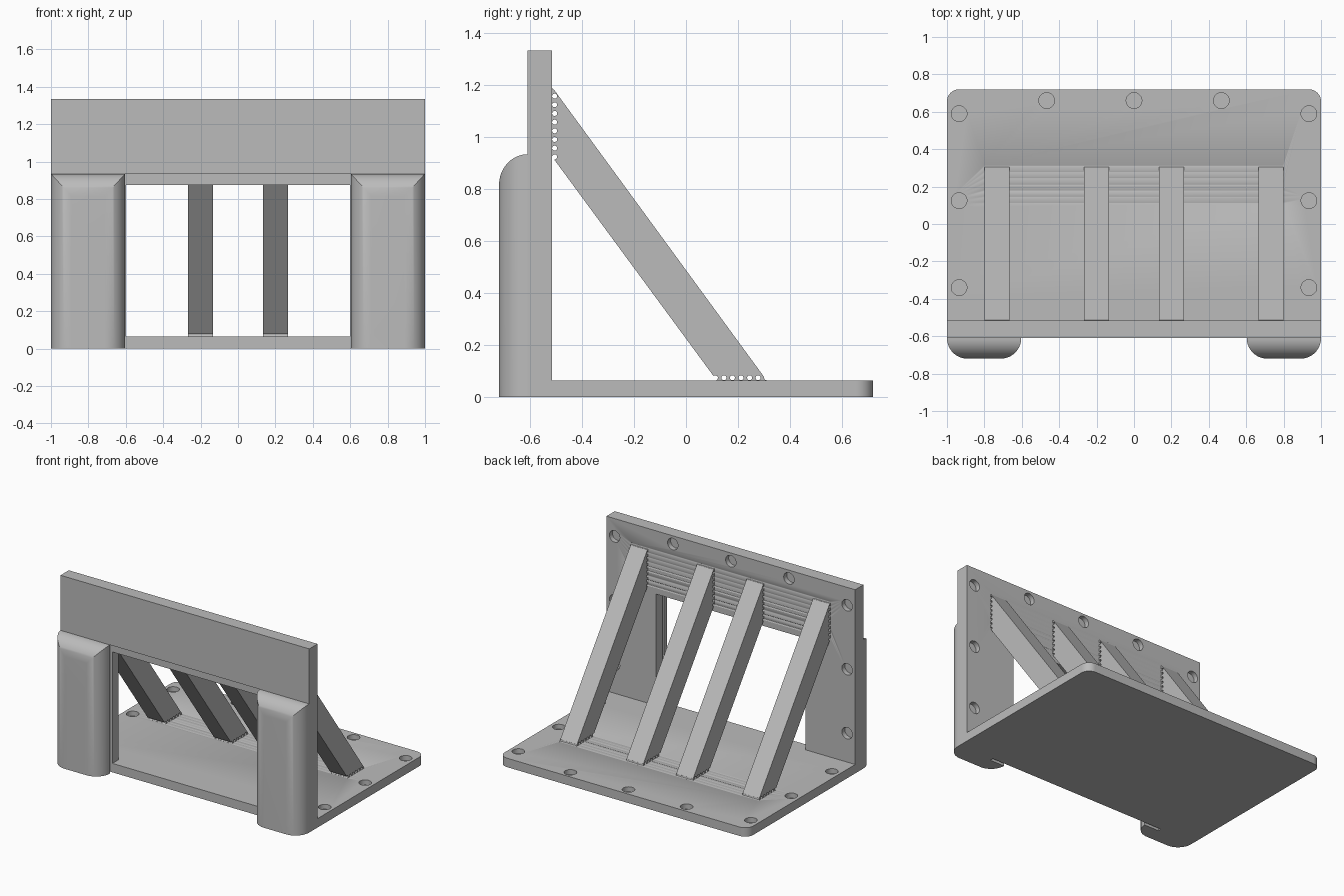
import bpy, bmesh, math
from mathutils import Vector

if "Cube" in bpy.data.objects:
    bpy.data.objects.remove(bpy.data.objects["Cube"])

grey = bpy.data.materials.new("plain grey")
grey.diffuse_color = (0.5, 0.5, 0.5, 1)
grey.use_nodes = True
grey.node_tree.nodes["Principled BSDF"].inputs["Base Color"].default_value = grey.diffuse_color

T = 0.065                      # base thickness
YF, YB = -0.61, -0.515         # upright panel front and back
TOP = 1.335


def prism(name, pts, axis, lo, hi):
    """Extrude a 2D outline along an axis: x takes (y,z), y takes (x,z), z takes (x,y)."""
    place = {"x": lambda p, t: (t, p[0], p[1]),
             "y": lambda p, t: (p[0], t, p[1]),
             "z": lambda p, t: (p[0], p[1], t)}[axis]
    bm = bmesh.new()
    a = [bm.verts.new(place(p, lo)) for p in pts]
    b = [bm.verts.new(place(p, hi)) for p in pts]
    bm.faces.new(a)
    bm.faces.new(b)
    n = len(pts)
    for i in range(n):
        j = (i + 1) % n
        bm.faces.new((a[i], a[j], b[j], b[i]))
    bmesh.ops.recalc_face_normals(bm, faces=bm.faces)
    mesh = bpy.data.meshes.new(name)
    bm.to_mesh(mesh)
    bm.free()
    mesh.materials.append(grey)
    ob = bpy.data.objects.new(name, mesh)
    bpy.context.collection.objects.link(ob)
    return ob


def rect(a0, a1, b0, b1):
    return [(a0, b0), (a1, b0), (a1, b1), (a0, b1)]


def arc(cx, cy, r, start, end, n=12, ry=None):
    ry = ry or r
    return [(cx + r * math.cos(math.radians(start + (end - start) * i / n)),
             cy + ry * math.sin(math.radians(start + (end - start) * i / n)))
            for i in range(n + 1)]


def circle(cx, cy, r, n):
    return arc(cx, cy, r, 180 / n, 540 - 540 + 360 - 180 / n, n - 1)


def cut(ob, cutters, op="DIFFERENCE"):
    """Apply booleans to an object, one per cutter."""
    for c in cutters:
        m = ob.modifiers.new("cut", "BOOLEAN")
        m.operation, m.solver, m.object = op, "EXACT", c
    deps = bpy.context.evaluated_depsgraph_get()
    mesh = bpy.data.meshes.new_from_object(ob.evaluated_get(deps))
    ob.modifiers.clear()
    ob.data = mesh


def discard(obs):
    for o in obs:
        bpy.data.objects.remove(o)


def smooth(ob):
    bpy.ops.object.select_all(action="DESELECT")
    ob.select_set(True)
    bpy.context.view_layer.objects.active = ob
    bpy.ops.object.shade_smooth_by_angle(angle=math.radians(30))


# Screw recess positions: distance along the plate, sides then far edge
side_steps = (0.13, 0.595, 1.06)
recesses = [(s * 0.935, d) for s in (-1, 1) for d in side_steps]
recesses += [(x, 0.06) for x in (-0.467, 0, 0.467)]
R = 0.042

# Base plate with rounded rear corners
outline = [(-1, YB), (1, YB)] + arc(0.935, 0.655, 0.065, 0, 90) + arc(-0.935, 0.655, 0.065, 90, 180)
base = prism("base_plate", outline, "z", 0, T)

# Upright panel
panel = prism("upright_panel", rect(-1, 1, 0, TOP), "y", YF, YB)

# Rows of small grooves where the struts meet the panel and base
panel_rows = [0.925 + 0.0334 * i for i in range(9)]
base_rows = [0.113 + 0.0329 * i for i in range(7)]
GR = 0.0098


def groove_cutters(y, z, half):
    a = [prism("groove", circle(y, h, GR, 12), "x", -half, half) for h in panel_rows]
    b = [prism("groove", circle(h, z, GR, 12), "x", -half, half) for h in base_rows]
    return a, b


panel_grooves, base_grooves = groove_cutters(YB + 0.007, T + 0.0082, 0.798)

# Blind recesses in both plates
base_holes = [prism("hole", circle(x, 0.72 - d, R, 24), "z", T - 0.035, T + 0.1) for x, d in recesses]
panel_holes = [prism("hole", circle(x, TOP - d, R, 24), "y", YB - 0.035, YB + 0.1) for x, d in recesses]

# Window opening and the shallow rebate in front of it
window = prism("window", rect(-0.6, 0.6, T, 0.875), "y", -1, 0)
rebate = prism("rebate", rect(-0.72, 0.72, -0.1, 0.935), "y", -1, YF + 0.025)

cut(base, base_holes + base_grooves)
cut(panel, [window, rebate] + panel_holes + panel_grooves)
discard(base_holes + panel_holes + [window, rebate] + panel_grooves + base_grooves)
smooth(base)
smooth(panel)

# Diagonal struts with toothed ends
strut_grooves = sum(groove_cutters(YB + 0.0095, T + 0.0095, 1.2), [])
profile = [(YB, 0.925), (YB, 1.193), (0.31, T), (0.118, T)]
strut = prism("strut_1", profile, "x", -0.0675, 0.0675)
cut(strut, strut_grooves)
discard(strut_grooves)
smooth(strut)
for i, x in enumerate((-0.733, -0.2, 0.2, 0.733)):
    ob = strut
    if i:
        ob = bpy.data.objects.new("strut_%d" % (i + 1), strut.data)
        bpy.context.collection.objects.link(ob)
    ob.location.x = x

# Front columns: rounded plan crossed with a rounded side profile
for name, s in (("left_column", -1), ("right_column", 1)):
    x0, x1 = sorted((s * 0.603, s * 1.0))
    plan = [(x1, YF), (x0, YF)] + arc(x0 + 0.11, YF, 0.11, 180, 270, 16)[1:] \
        + arc(x1 - 0.11, YF, 0.11, 270, 360, 16)[:-1]
    col = prism(name, plan, "z", 0, 0.935)
    side = [(0, -0.1), (0, 0.935)] + arc(YF, 0.815, 0.11, 90, 180, 16, 0.12) + [(YF - 0.11, -0.1)]
    shaper = prism("shaper", side, "x", -1.2, 1.2)
    cut(col, [shaper], "INTERSECT")
    discard([shaper])
    smooth(col)
